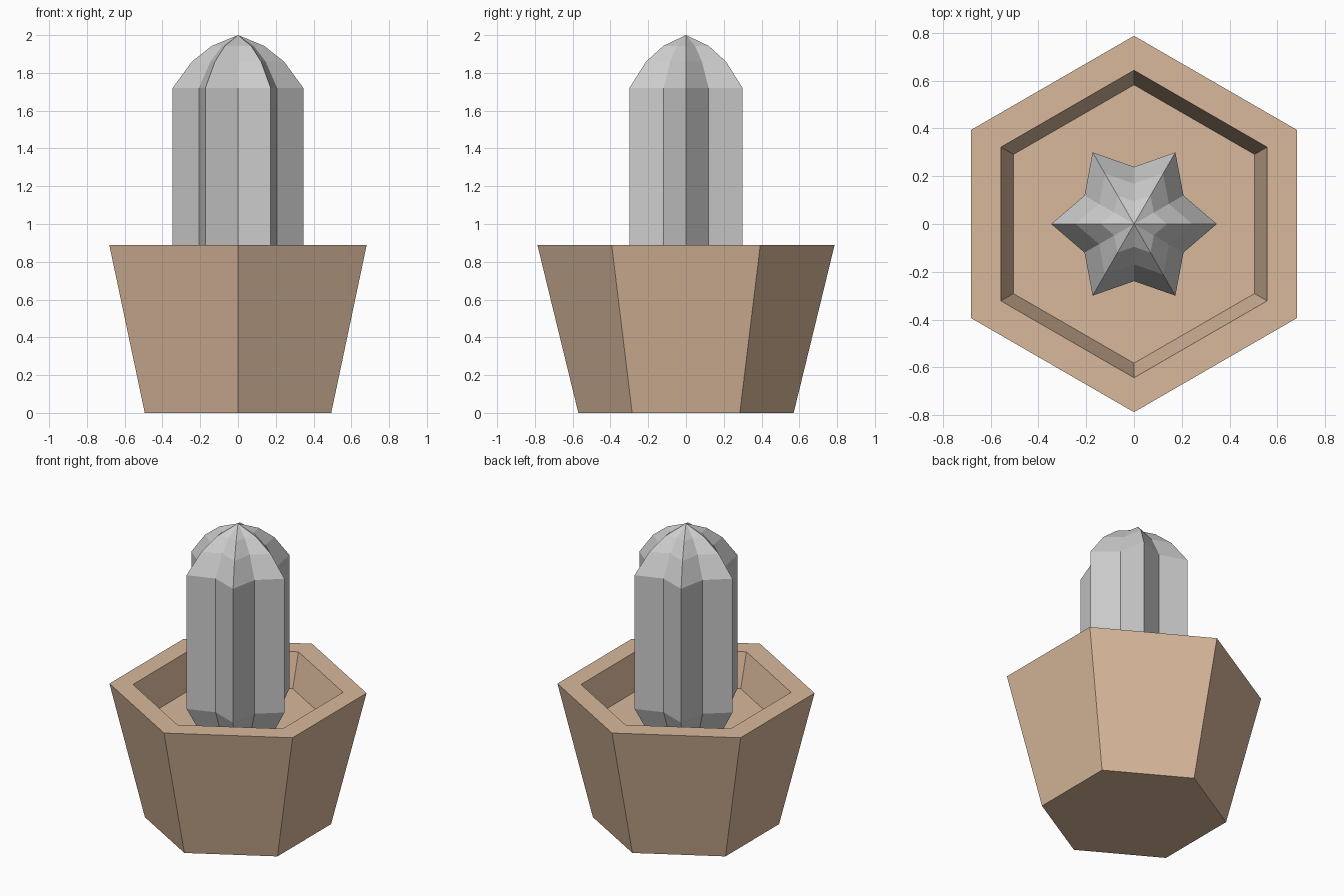
import bpy, bmesh
from math import cos, sin, pi

if "Cube" in bpy.data.objects:
    bpy.data.objects.remove(bpy.data.objects["Cube"])


def loft(name, outline, rings, tip=None, cap_end=True):
    """Stack scaled copies of an outline: rings are (scale, z), tip is an apex height."""
    bm = bmesh.new()
    loops = [[bm.verts.new((x * s, y * s, z)) for x, y in outline] for s, z in rings]
    n = len(outline)
    bm.faces.new(loops[0][::-1])
    for a, b in zip(loops, loops[1:]):
        for i in range(n):
            j = (i + 1) % n
            bm.faces.new((a[i], a[j], b[j], b[i]))
    if tip is not None:
        apex = bm.verts.new((0, 0, tip))
        for i in range(n):
            bm.faces.new((loops[-1][i], loops[-1][(i + 1) % n], apex))
    elif cap_end:
        bm.faces.new(loops[-1])
    bmesh.ops.recalc_face_normals(bm, faces=bm.faces)
    mesh = bpy.data.meshes.new(name)
    bm.to_mesh(mesh)
    bm.free()
    obj = bpy.data.objects.new(name, mesh)
    bpy.context.collection.objects.link(obj)
    return obj


SOIL_Z = 0.665
RIM_Z = 0.89

# Hexagonal pot: outer wall, flat rim, recessed floor
hexagon = [(cos(pi / 2 + i * pi / 3), sin(pi / 2 + i * pi / 3)) for i in range(6)]
pot = loft("pot", hexagon,
           [(0.57, 0), (0.787, RIM_Z), (0.643, RIM_Z), (0.582, SOIL_Z)])
clay = bpy.data.materials.new("clay")
clay.diffuse_color = (0.69, 0.48, 0.33, 1)
clay.use_nodes = True
clay.node_tree.nodes["Principled BSDF"].inputs["Base Color"].default_value = clay.diffuse_color
pot.data.materials.append(clay)

# Six-ribbed cactus: star section, tapered foot, domed top
star = []
for i in range(12):
    r = 0.346 if i % 2 == 0 else 0.239
    star.append((r * cos(i * pi / 6), r * sin(i * pi / 6)))
loft("cactus", star,
     [(0.765, SOIL_Z), (1, 0.82), (1, 1.72), (0.705, 1.86), (0.4, 1.943)], tip=2.0)
